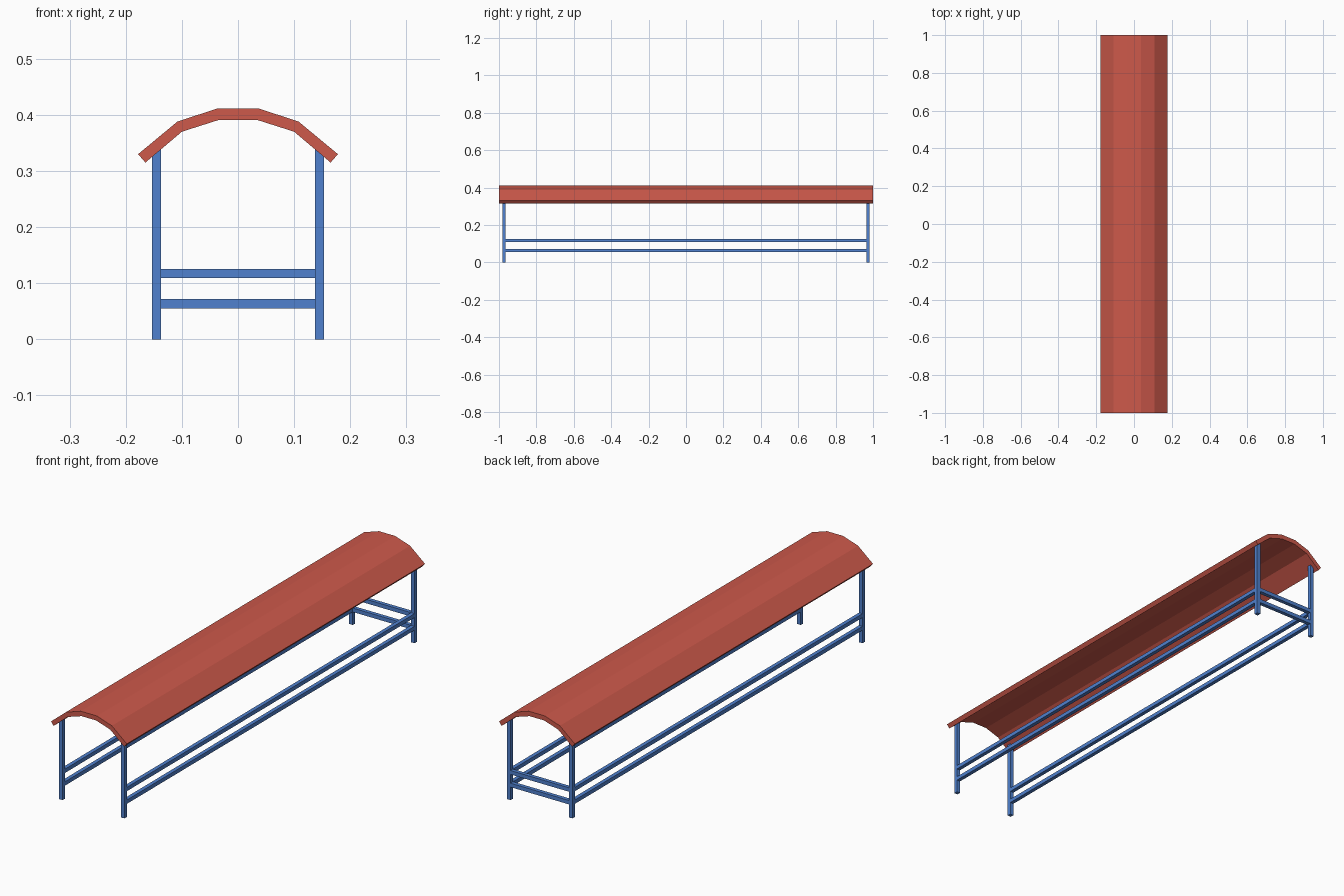
import bpy, bmesh

if "Cube" in bpy.data.objects:
    bpy.data.objects.remove(bpy.data.objects["Cube"])


def material(name, rgb):
    m = bpy.data.materials.new(name)
    m.diffuse_color = (*rgb, 1)
    m.use_nodes = True
    m.node_tree.nodes["Principled BSDF"].inputs["Base Color"].default_value = m.diffuse_color
    return m


red = material("red", (0.61, 0.10, 0.07))
blue = material("blue", (0.08, 0.22, 0.62))


def add_object(name, bm, mat):
    bmesh.ops.recalc_face_normals(bm, faces=bm.faces)
    me = bpy.data.meshes.new(name)
    bm.to_mesh(me)
    bm.free()
    me.materials.append(mat)
    ob = bpy.data.objects.new(name, me)
    bpy.context.collection.objects.link(ob)
    return ob


def box(name, lo, hi, mat):
    bm = bmesh.new()
    bmesh.ops.create_cube(bm, size=1)
    for v in bm.verts:
        v.co = [(a + b) / 2 + c * (b - a) for a, b, c in zip(lo, hi, v.co)]
    return add_object(name, bm, mat)


# Curved canopy: half profiles mirrored, then extruded along y
outer = [(-0.178, 0.330), (-0.108, 0.388), (-0.038, 0.411)]
inner = [(-0.165, 0.315), (-0.100, 0.370), (-0.034, 0.391)]
outer += [(-x, z) for x, z in reversed(outer)]
inner += [(-x, z) for x, z in reversed(inner)]
bm = bmesh.new()
ends = []
for y in (-1, 1):
    ends.append([[bm.verts.new((x, y, z)) for x, z in p] for p in (outer, inner)])
(o0, i0), (o1, i1) = ends
for k in range(5):
    for a, b in ((o0, o1), (i0, i1), (o0, i0), (o1, i1)):
        bm.faces.new((a[k], a[k + 1], b[k + 1], b[k]))
for k in (0, 5):
    bm.faces.new((o0[k], o1[k], i1[k], i0[k]))
add_object("canopy", bm, red)

# Posts and side rails
PX, PY, H = 0.1451, 0.973, 0.0083
rails = (("lower", 0.0635), ("upper", 0.1173))
for side, s in (("left", -1), ("right", 1)):
    x = s * PX
    for end, e in (("front", -1), ("back", 1)):
        y = e * PY
        box(f"{end}_{side}_post", (x - H, y - H, 0), (x + H, y + H, 0.338), blue)
    for level, z in rails:
        box(f"{side}_{level}_rail", (x - H, -PY + H, z - H), (x + H, PY - H, z + H), blue)

# Cross rails close the back end only
for level, z in rails:
    box(f"back_{level}_rail", (-PX + H, PY - H, z - H), (PX - H, PY + H, z + H), blue)
